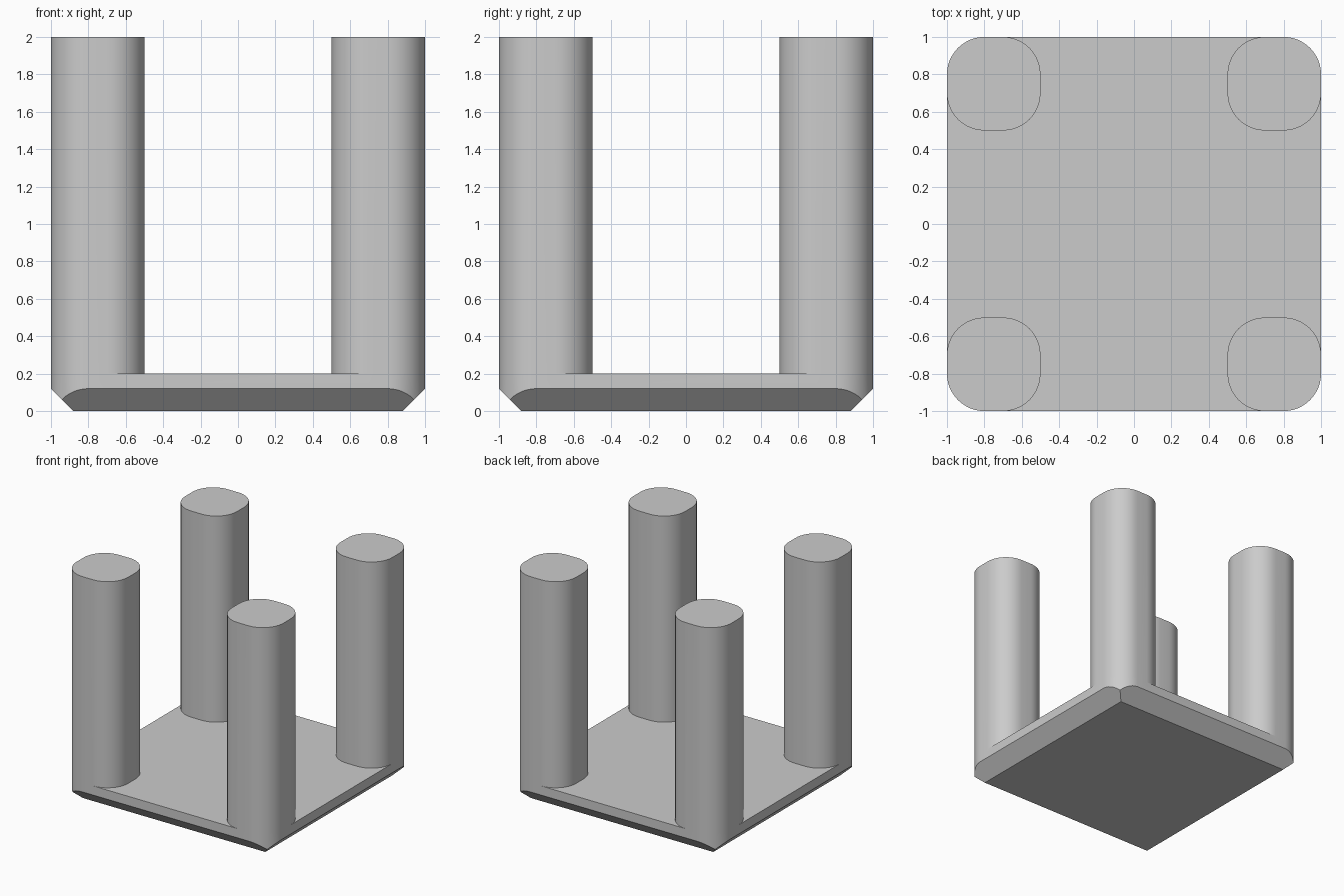
import bpy
import bmesh
import math
from mathutils import Matrix, Vector

if "Cube" in bpy.data.objects:
    bpy.data.objects.remove(bpy.data.objects["Cube"], do_unlink=True)

LEG_CENTRE, LEG_HALF, RADIUS = 0.75, 0.25, 0.2
SLAB_TOP, HEIGHT, BASE_HALF = 0.2, 2.0, 0.88
STEPS = 12

grey = bpy.data.materials.new("plain grey")
grey.use_nodes = True
colour = (0.6, 0.6, 0.6, 1)
grey.diffuse_color = colour
grey.node_tree.nodes["Principled BSDF"].inputs["Base Color"].default_value = colour

bm = bmesh.new()


def cap(points, z):
    return bm.faces.new([bm.verts.new((p.x, p.y, z)) for p in points])


def wall(points, z0, z1):
    """Closed band of quads along an outline."""
    low = [bm.verts.new((p.x, p.y, z0)) for p in points]
    high = [bm.verts.new((p.x, p.y, z1)) for p in points]
    for i in range(len(points)):
        j = (i + 1) % len(points)
        bm.faces.new((low[i], low[j], high[j], high[i]))


def corner_arc(quarter):
    """One rounded corner of the leg section, anticlockwise."""
    turn = Matrix.Rotation(quarter * math.pi / 2, 2)
    inset = LEG_HALF - RADIUS
    arc = []
    for i in range(STEPS + 1):
        a = i / STEPS * math.pi / 2
        p = Vector((inset + RADIUS * math.cos(a), inset + RADIUS * math.sin(a)))
        arc.append(turn @ p + Vector((LEG_CENTRE, LEG_CENTRE)))
    return arc


arcs = [corner_arc(q) for q in range(4)]
ring = sum(arcs, [])
outer = [arcs[3][-1]] + arcs[0] + [arcs[1][0]]
inner = (arcs[1] + arcs[2] + arcs[3])[::-1]

# Four legs, flush with the rounded corners of the slab
slab_outline, floor_outline = [], []
for k in range(4):
    turn = Matrix.Rotation(k * math.pi / 2, 2)
    leg = [turn @ p for p in ring]
    wall(leg, SLAB_TOP, HEIGHT)
    cap(leg, HEIGHT)
    slab_outline += [turn @ p for p in outer]
    floor_outline += [turn @ p for p in inner]

# Slab: sides, underside, and the upper face running round the legs
wall(slab_outline, 0, SLAB_TOP)
cap(slab_outline[::-1], 0)
cap(floor_outline, SLAB_TOP)
bmesh.ops.remove_doubles(bm, verts=bm.verts, dist=0.0001)

# Chamfer along the four lower edges
for k in range(4):
    out = Matrix.Rotation(k * math.pi / 2, 3, "Z") @ Vector((1, 0, 0))
    cut = bmesh.ops.bisect_plane(
        bm, geom=bm.verts[:] + bm.edges[:] + bm.faces[:], dist=0.00001,
        plane_co=out * BASE_HALF, plane_no=out - Vector((0, 0, 1)), clear_outer=True)
    edges = [e for e in cut["geom_cut"] if isinstance(e, bmesh.types.BMEdge)]
    bmesh.ops.edgeloop_fill(bm, edges=edges)
bmesh.ops.recalc_face_normals(bm, faces=bm.faces)

mesh = bpy.data.meshes.new("tabletop_with_legs")
bm.to_mesh(mesh)
bm.free()
mesh.materials.append(grey)
table = bpy.data.objects.new("tabletop_with_legs", mesh)
bpy.context.collection.objects.link(table)

bpy.ops.object.select_all(action="DESELECT")
table.select_set(True)
bpy.context.view_layer.objects.active = table
bpy.ops.object.shade_smooth_by_angle(angle=math.radians(30))
